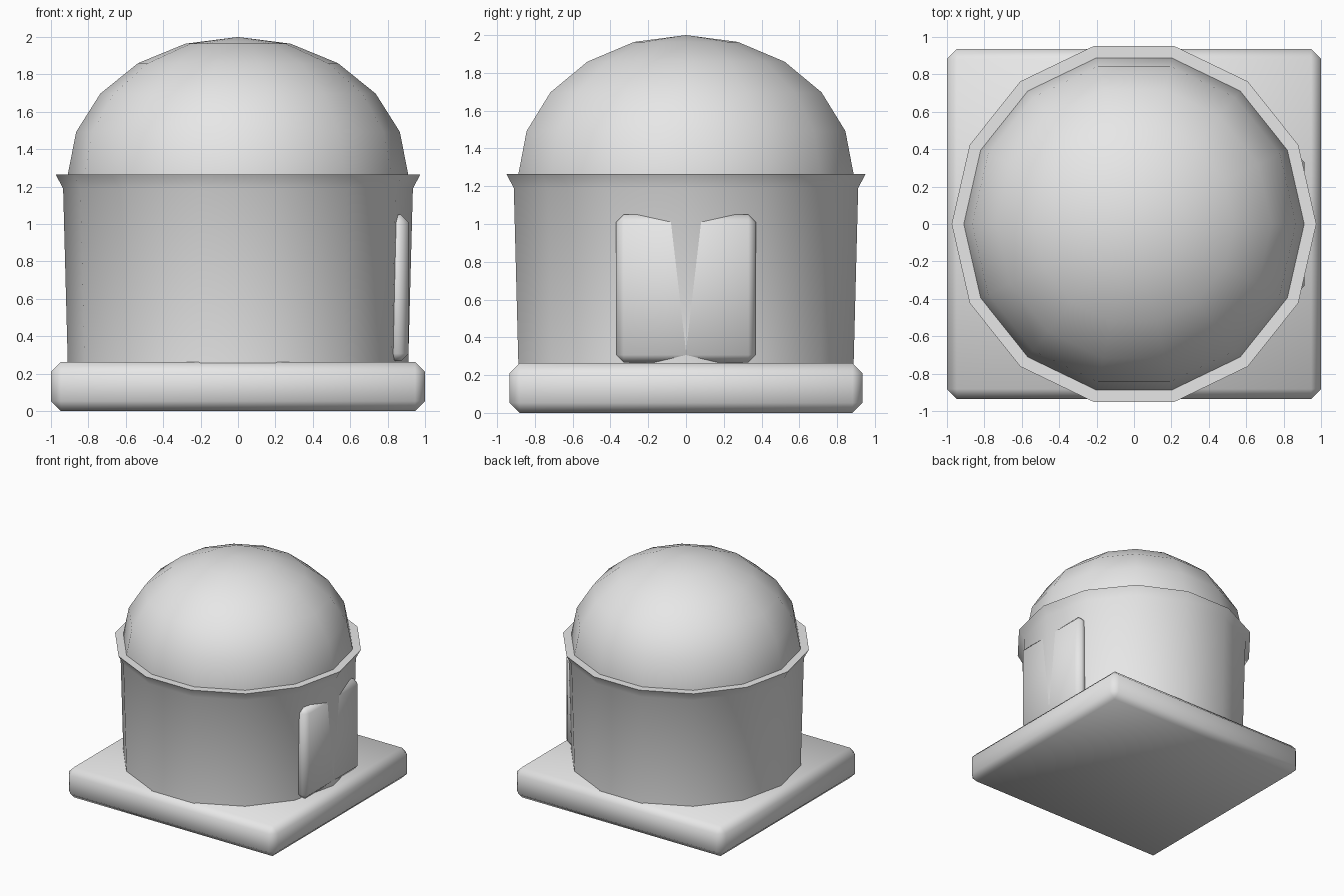
import bpy
import bmesh
from math import cos, sin, pi, radians
from mathutils import Vector

SIDES = 14

cube = bpy.data.objects.get("Cube")
if cube:
    bpy.data.objects.remove(cube, do_unlink=True)

grey = bpy.data.materials.new("light_grey")
grey.use_nodes = True
grey.diffuse_color = (0.8, 0.8, 0.8, 1)
grey.node_tree.nodes["Principled BSDF"].inputs["Base Color"].default_value = (0.8, 0.8, 0.8, 1)


def finish(name, bm):
    """Turn a bmesh into a smooth-shaded object with crisp rim edges."""
    bmesh.ops.recalc_face_normals(bm, faces=bm.faces)
    mesh = bpy.data.meshes.new(name)
    bm.to_mesh(mesh)
    bm.free()
    mesh.materials.append(grey)
    obj = bpy.data.objects.new(name, mesh)
    bpy.context.collection.objects.link(obj)
    bpy.ops.object.select_all(action="DESELECT")
    obj.select_set(True)
    bpy.context.view_layer.objects.active = obj
    bpy.ops.object.shade_smooth_by_angle(angle=radians(55))
    return obj


def lathe(name, profile):
    """Revolve (radius, height) points around z; radius 0 closes to a point."""
    bm = bmesh.new()
    rings = []
    for r, z in profile:
        count = SIDES if r > 0 else 1
        rings.append([bm.verts.new((r * cos(2 * pi * i / SIDES), r * sin(2 * pi * i / SIDES), z))
                      for i in range(count)])
    for a, b in zip(rings, rings[1:]):
        for i in range(SIDES):
            j = (i + 1) % SIDES
            corners = [a[i % len(a)], a[j % len(a)], b[j % len(b)], b[i % len(b)]]
            bm.faces.new(list(dict.fromkeys(corners)))
    if len(rings[0]) > 1:
        bm.faces.new(rings[0])
    if len(rings[-1]) > 1:
        bm.faces.new(rings[-1])
    return finish(name, bm)


def bevelled_box(name, low, high, width):
    """Box between two corners with one chamfer on every edge."""
    low, high = Vector(low), Vector(high)
    bm = bmesh.new()
    bmesh.ops.create_cube(bm, size=1)
    bmesh.ops.scale(bm, vec=high - low, verts=bm.verts)
    bmesh.ops.translate(bm, vec=(low + high) / 2, verts=bm.verts)
    bmesh.ops.bevel(bm, geom=bm.edges[:], offset=width, segments=1, affect="EDGES")
    return finish(name, bm)


# Square plinth
bevelled_box("base_slab", (-1, -0.935, 0), (1, 0.935, 0.263), 0.053)

# Drum wall, widening slightly and flaring into a flat rim
lathe("round_wall", [(0.91, 0.25), (0.935, 1.19), (0.975, 1.265), (0.88, 1.265)])

# Dome, squashed hemisphere in five steps with a hidden skirt
dome = [(0.91, 1.2)]
dome += [(0.91 * cos(radians(18 * k)), 1.265 + 0.735 * sin(radians(18 * k))) for k in range(5)]
lathe("dome", dome + [(0, 2.0)])

# Door slab, pierced along the middle by the corner of the wall
bevelled_box("door", (0.8, -0.37, 0.267), (0.912, 0.37, 1.05), 0.04)
